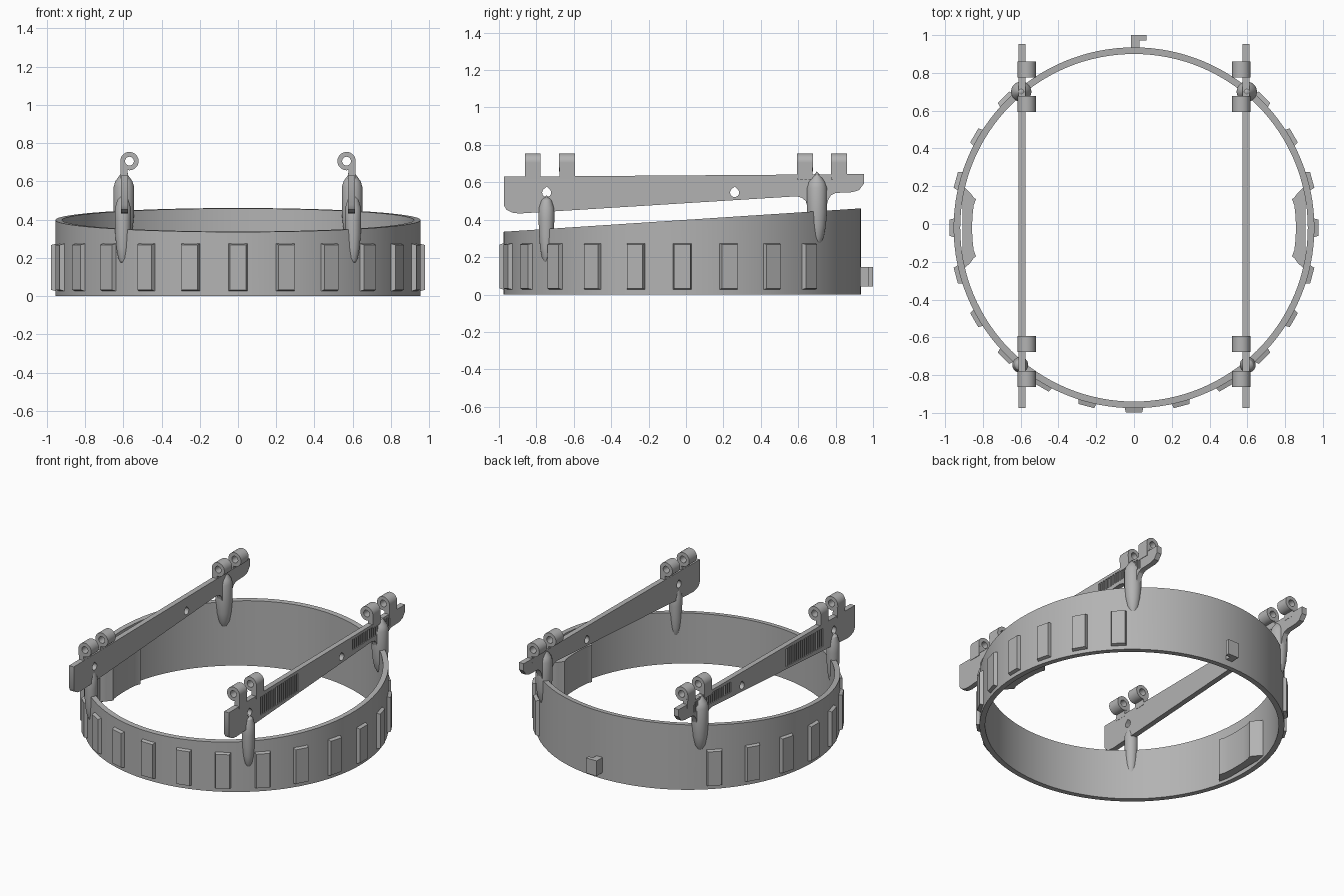
import bpy, bmesh, math
from mathutils import Matrix, Vector

if "Cube" in bpy.data.objects:
    bpy.data.objects.remove(bpy.data.objects["Cube"])

grey = bpy.data.materials.new("plain grey")
grey.use_nodes = True
grey.diffuse_color = (0.45, 0.45, 0.45, 1)
grey.node_tree.nodes["Principled BSDF"].inputs["Base Color"].default_value = grey.diffuse_color

CENTRE_Y = -0.02
OUTER, INNER = 0.955, 0.92
BAR_X, BAR_HALF = 0.593, 0.018


def finish(name, bm, smooth=True):
    bmesh.ops.remove_doubles(bm, verts=bm.verts, dist=0.0001)
    bmesh.ops.recalc_face_normals(bm, faces=bm.faces)
    mesh = bpy.data.meshes.new(name)
    bm.to_mesh(mesh)
    bm.free()
    mesh.materials.append(grey)
    ob = bpy.data.objects.new(name, mesh)
    bpy.context.collection.objects.link(ob)
    if smooth:
        shade(ob)
    return ob


def shade(ob):
    bpy.ops.object.select_all(action='DESELECT')
    ob.select_set(True)
    bpy.context.view_layer.objects.active = ob
    bpy.ops.object.shade_smooth_by_angle(angle=math.radians(30))


def prism(bm, points, offset):
    """Extrude a planar outline along an offset."""
    face = bm.faces.new([bm.verts.new(p) for p in points])
    result = bmesh.ops.extrude_face_region(bm, geom=[face], use_keep_orig=True)
    moved = [v for v in result["geom"] if isinstance(v, bmesh.types.BMVert)]
    bmesh.ops.translate(bm, verts=moved, vec=offset)


def box(bm, low, high):
    low, high = Vector(low), Vector(high)
    size = high - low
    bmesh.ops.create_cube(bm, size=1, matrix=Matrix.Translation((low + high) / 2)
                          @ Matrix.Diagonal((*map(abs, size), 1)))


def lathe(bm, profile, steps, matrix=Matrix(), closed=False):
    """Turn a radius/height profile about the local z axis."""
    rings = []
    for i in range(steps):
        a = math.tau * i / steps
        rings.append([bm.verts.new(matrix @ Vector((r * math.cos(a), r * math.sin(a), z)))
                      for r, z in profile])
    count = len(profile)
    for i in range(steps):
        here, there = rings[i], rings[(i + 1) % steps]
        for j in range(count if closed else count - 1):
            k = (j + 1) % count
            bm.faces.new((here[j], there[j], there[k], here[k]))


# Main ring with a sloping top rim
bm = bmesh.new()
lathe(bm, [(OUTER, 0), (OUTER, 1), (INNER, 1), (INNER, 0)], 128,
      Matrix.Translation((0, CENTRE_Y, 0)), closed=True)
for v in bm.verts:
    if v.co.z > 0.5:
        v.co.z = 0.398 + 0.0655 * (v.co.y - CENTRE_Y)
finish("ring_band", bm)

# Raised grip pads around the front and sides
bm = bmesh.new()
for step in range(-9, 10):
    made = bmesh.ops.create_cube(bm, size=1)["verts"]
    for v in made:
        outside = v.co.y < 0
        v.co.x *= 0.086 if outside else 0.106
        v.co.z = 0.15 + v.co.z * (0.235 if outside else 0.255)
        v.co.y = -0.977 if outside else -0.94
    turn = Matrix.Translation((0, CENTRE_Y, 0)) @ Matrix.Rotation(math.radians(15 * step), 4, 'Z')
    bmesh.ops.transform(bm, matrix=turn, verts=made)
finish("grip_pads", bm, smooth=False)

# Curved blocks on the inside of both side walls
for side, label in ((1, "left"), (-1, "right")):
    bm = bmesh.new()
    outline = [(0.935, 13.5), (0.915, 13.2), (0.885, 12), (0.865, 10.8), (0.85, 10.2)]
    outline += [(0.857, a) for a in (8, 5, 2)]
    outline += [(r, -a) for r, a in reversed(outline)]
    prism(bm, [(side * r * math.cos(math.radians(a)),
                CENTRE_Y + r * math.sin(math.radians(a)), 0.02) for r, a in outline],
          (0, 0, 0.255))
    finish(label + "_inner_block", bm)

# Small hooked catch at the back
bm = bmesh.new()
prism(bm, [(-0.016, 0.92, 0.043), (0.03, 0.92, 0.043), (0.03, 0.972, 0.043),
           (0.065, 0.972, 0.043), (0.065, 1.0, 0.043), (-0.016, 1.0, 0.043)], (0, 0, 0.105))
finish("back_catch", bm, smooth=False)

# Side view outline of a bar, including the flared foot at the back
BAR = [(-0.973, 0.63), (-0.973, 0.476), (-0.96, 0.453), (-0.93, 0.438), (-0.893, 0.433),
       (0.59, 0.525), (0.62, 0.517), (0.64, 0.5), (0.65, 0.465), (0.75, 0.465),
       (0.76, 0.505), (0.775, 0.53), (0.80, 0.543), (0.888, 0.547), (0.925, 0.558),
       (0.952, 0.594), (0.952, 0.644), (0.86, 0.643)]


def hole(bm, y, z, radius):
    """Cutter with a pointed top, passing through the bar."""
    points = [(radius * math.cos(a), radius * math.sin(a))
              for a in (math.radians(135 + 270 * i / 18) for i in range(19))]
    points.append((0, radius * 1.35))
    prism(bm, [(-1, y + u, z + v) for u, v in points], (2, 0, 0))


def build_bar(side, label):
    outer, inner = side * (BAR_X + BAR_HALF), side * (BAR_X - BAR_HALF)
    bm = bmesh.new()
    prism(bm, [(inner, y, z) for y, z in BAR], (outer - inner, 0, 0))
    bar = finish(label + "_bar", bm, smooth=False)

    # Cut two holes and two rows of grooves on the outer face
    bm = bmesh.new()
    hole(bm, -0.745, 0.545, 0.024)
    hole(bm, 0.26, 0.545, 0.024)
    for start, count, low, high in ((-0.625, 18, 0.48, 0.605), (0.38, 18, 0.547, 0.618)):
        for i in range(count):
            y, rise = start + 0.023 * i, 0.0006 * i
            box(bm, (outer - side * 0.008, y, low + rise), (outer + side * 0.02, y + 0.015, high + rise))
    cutter = finish("cutter", bm, smooth=False)
    cutter.hide_render = True
    cut = bar.modifiers.new("cut", 'BOOLEAN')
    cut.operation, cut.solver, cut.object = 'DIFFERENCE', 'EXACT', cutter
    bpy.context.view_layer.objects.active = bar
    bpy.ops.object.modifier_apply(modifier="cut")
    bpy.data.objects.remove(cutter)
    shade(bar)

    # Bullet shaped posts that straddle the ring
    bm = bmesh.new()
    lathe(bm, [(0, 0.17), (0.014, 0.177), (0.025, 0.2), (0.034, 0.25), (0.04, 0.32),
               (0.042, 0.4), (0.042, 0.46), (0.028, 0.505), (0, 0.53)], 24,
          Matrix.Translation((side * 0.602, -0.746, 0)))
    finish(label + "_front_post", bm)
    bm = bmesh.new()
    lathe(bm, [(0, 0.265), (0.02, 0.275), (0.037, 0.31), (0.048, 0.37), (0.054, 0.44),
               (0.054, 0.57), (0.045, 0.6), (0.02, 0.635), (0, 0.658)], 24,
          Matrix.Translation((side * 0.597, 0.7, 0)))
    finish(label + "_back_post", bm)

    # Four hinge eyes, each a tube on a short neck
    bm = bmesh.new()
    for y in (-0.82, -0.636, 0.636, 0.818):
        place = Matrix.Translation((side * 0.568, y, 0.706)) @ Matrix.Rotation(math.pi / 2, 4, 'X')
        lathe(bm, [(0.048, -0.042), (0.048, 0.042), (0.023, 0.042), (0.023, -0.042)],
              28, place, closed=True)
        neck = [(0.614, 0.615), (0.616, 0.706), (0.594, 0.706), (0.58, 0.672), (0.574, 0.615)]
        prism(bm, [(side * x, y - 0.0415, z) for x, z in neck], (0, 0.083, 0))
    finish(label + "_hinge_eyes", bm)


build_bar(1, "left")
build_bar(-1, "right")
